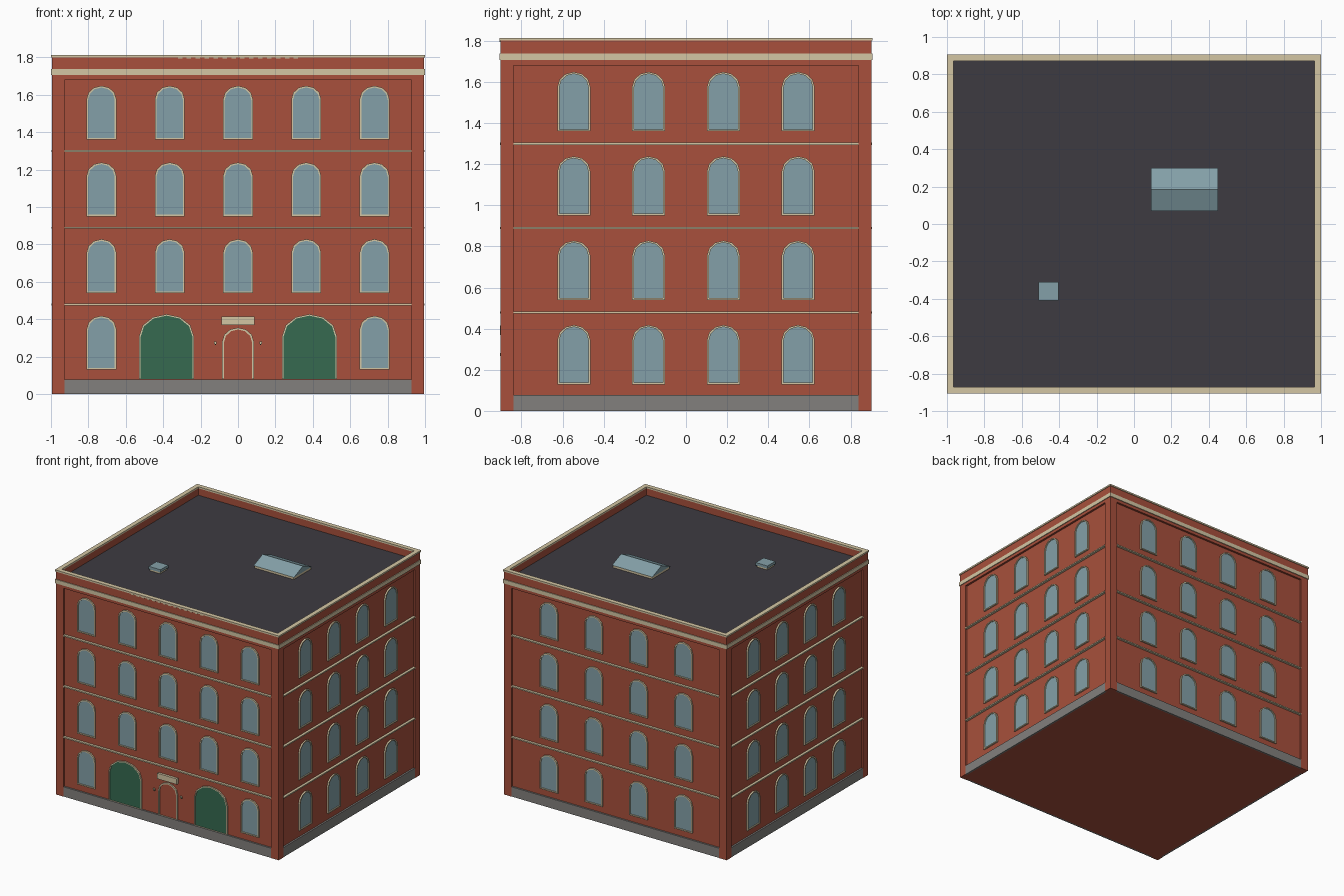
import bpy, bmesh, math
from mathutils import Matrix, Vector

if "Cube" in bpy.data.objects:
    bpy.data.objects.remove(bpy.data.objects["Cube"], do_unlink=True)


def material(name, *rgb):
    def lin(c):
        c /= 255
        return c / 12.92 if c < 0.04 else ((c + 0.055) / 1.055) ** 2.4
    col = [lin(c) for c in rgb] + [1]
    m = bpy.data.materials.new(name)
    m.use_nodes = True
    m.diffuse_color = col
    m.node_tree.nodes["Principled BSDF"].inputs["Base Color"].default_value = col
    return m


BRICK = material("red_brick", 168, 80, 60)
CREAM = material("cream_stone", 212, 198, 164)
GLASS = material("window_glass", 132, 160, 168)
GREEN = material("green_door_paint", 54, 106, 80)
STONE = material("grey_stone", 130, 128, 125)
ROOF = material("roof_felt", 61, 59, 65)

HX, HY = 1.0, 0.907         # outer half sizes
SKIN, PANEL = 0.006, 0.022  # set-back of pier faces and of wall panels
PIER_X, PIER_Y = 0.927, 0.838
TOP = 1.813


def finish(name, bm, mats, matrix=None):
    bmesh.ops.recalc_face_normals(bm, faces=bm.faces)
    me = bpy.data.meshes.new(name)
    bm.to_mesh(me)
    bm.free()
    for m in mats:
        me.materials.append(m)
    return place(name, me, matrix)


def place(name, me, matrix=None):
    ob = bpy.data.objects.new(name, me)
    bpy.context.collection.objects.link(ob)
    if matrix:
        ob.matrix_world = matrix
    return ob


def box(name, x, y, z, mat, matrix=None):
    bm = bmesh.new()
    size = [b - a for a, b in (x, y, z)]
    mid = [(a + b) / 2 for a, b in (x, y, z)]
    bmesh.ops.create_cube(bm, size=1, matrix=Matrix.Translation(mid) @ Matrix.Diagonal((*size, 1)))
    return finish(name, bm, [mat], matrix)


def add_ring(bm, outer, inner, near, far, index=0):
    """Closed band between two outlines, given in the xz plane, from y=near to y=far."""
    loops = [[bm.verts.new((x, y, z)) for x, z in pts]
             for pts, y in ((outer, near), (inner, near), (inner, far), (outer, far))]
    n = len(outer)
    for a, b in zip(loops, loops[1:] + loops[:1]):
        for i in range(n):
            j = (i + 1) % n
            bm.faces.new((a[i], a[j], b[j], b[i])).material_index = index


def wall_ring(name, inset, inner, z0, z1, mat):
    """Rectangular band running around the whole building."""
    def rect(d):
        return [(sx * (HX - d), sy * (HY - d)) for sx, sy in ((-1, -1), (1, -1), (1, 1), (-1, 1))]
    bm = bmesh.new()
    add_ring(bm, rect(inset), rect(inner), -z0, -z1)
    bm.transform(Matrix.Rotation(math.pi / 2, 4, "X"))
    bm.transform(Matrix.Diagonal((1, -1, -1, 1)))
    for v in bm.verts:
        v.co.z = abs(v.co.z)
    return finish(name, bm, [mat])


def arch(half, base, top, rise):
    pts = [(-half, base), (half, base)]
    for i in range(7):
        t = math.radians(30 * i)
        pts.append((half * math.cos(t), top - rise + rise * math.sin(t)))
    return pts


def arched_opening(name, half, base, top, rise, trim, sill, fill):
    """Raised trim around an arched plate, standing on the plane y=0."""
    outer = arch(half, base, top, rise)
    inner = arch(half - trim, base + sill, top - trim, rise - trim * 0.5)
    bm = bmesh.new()
    add_ring(bm, outer, inner, 0.002, -0.012)
    face = bm.faces.new([bm.verts.new((x, -0.004, z)) for x, z in inner])
    face.material_index = 1
    me_ob = finish(name, bm, [CREAM, fill])
    me = me_ob.data
    bpy.data.objects.remove(me_ob)
    return me


# Main walls, piers, parapet and roof
box("wall_core", (PANEL - HX, HX - PANEL), (PANEL - HY, HY - PANEL), (0, 1.7), BRICK)
for sx, xn in ((-1, "right"), (1, "left")):
    for sy, yn in ((-1, "front"), (1, "back")):
        box(f"corner_pier_{yn}_{xn}", sorted((sx * PIER_X, sx * (HX - SKIN))),
            sorted((sy * PIER_Y, sy * (HY - SKIN))), (0, 1.69), BRICK)
wall_ring("parapet", SKIN, 0.036, 1.68, 1.80, BRICK)
wall_ring("cornice_band", 0, 0.03, 1.705, 1.737, CREAM)
wall_ring("coping", 0, 0.036, 1.80, TOP, CREAM)
box("roof", (-0.966, 0.966), (-0.873, 0.873), (1.69, 1.745), ROOF)

# Shared arched openings
window = arched_opening("window", 0.08, 0.13, 0.418, 0.072, 0.009, 0.009, GLASS)
carriage_door = arched_opening("carriage_door", 0.147, 0.08, 0.427, 0.118, 0.008, 0, GREEN)
entrance_door = arched_opening("entrance_door", 0.085, 0.08, 0.355, 0.075, 0.01, 0, BRICK)

# Four facades, each built facing the front and turned into place
FLOOR = 0.41
FIVE = [-0.73, -0.365, 0, 0.365, 0.73]
SIDE = [-0.545, -0.182, 0.182, 0.545]
BACK = [-0.6, -0.2, 0.2, 0.6]
for k, (side, half, pier, columns) in enumerate((("front", HY, PIER_X, FIVE), ("left", HX, PIER_Y, SIDE),
                                                 ("back", HY, PIER_X, BACK), ("right", HX, PIER_Y, SIDE))):
    turn = Matrix.Rotation(k * math.pi / 2, 4, "Z") @ Matrix.Translation((0, PANEL - half, 0))
    box(f"plinth_{side}", (-pier, pier), (-0.014, 0.01), (0, 0.078), STONE, turn)
    for floor in range(4):
        if floor:
            z = 0.07 + FLOOR * floor
            box(f"string_course_{side}_{floor}", (-pier, pier), (-0.02, 0.01),
                (z - 0.006, z + 0.004), CREAM, turn)
        for c, x in enumerate(columns):
            if side == "front" and floor == 0 and abs(x) < 0.5:
                continue
            place(f"window_{side}_{floor}_{c}", window,
                  turn @ Matrix.Translation((x, 0, FLOOR * floor)))

# Front entrance
front = Matrix.Translation((0, PANEL - HY, 0))
place("entrance_door", entrance_door, front)
box("entrance_sign_board", (-0.087, 0.087), (-0.02, 0.002), (0.37, 0.415), CREAM, front)
for s, n in ((-1, "right"), (1, "left")):
    place(f"carriage_door_{n}", carriage_door, front @ Matrix.Translation((s * 0.382, 0, 0)))
    x = s * 0.121
    box(f"lamp_bracket_{n}", (x - 0.003, x + 0.003), (-0.014, 0.002), (0.262, 0.268), GREEN, front)
    box(f"lamp_{n}", (x - 0.006, x + 0.006), (-0.02, -0.008), (0.268, 0.282), CREAM, front)

# Small blocks under the front coping
for i in range(14):
    x = -0.31 + i * 0.62 / 13
    box(f"coping_block_{i}", (x - 0.012, x + 0.012), (-HY, 0.01 - HY), (1.794, 1.801), CREAM)

# Gabled skylight on a curb
box("skylight_curb", (0.095, 0.445), (0.075, 0.295), (1.74, 1.765), CREAM)
bm = bmesh.new()
ends = [[bm.verts.new((x, y, z)) for y, z in ((0.07, 1.765), (0.30, 1.765), (0.185, TOP))]
        for x in (0.09, 0.45)]
for e in ends:
    bm.faces.new(e)
for i in range(3):
    j = (i + 1) % 3
    bm.faces.new((ends[0][i], ends[0][j], ends[1][j], ends[1][i]))
finish("skylight_glass", bm, [GLASS])

# Small roof hatch
box("hatch_curb", (-0.503, -0.412), (-0.403, -0.317), (1.74, 1.76), CREAM)
box("hatch_lid", (-0.51, -0.405), (-0.41, -0.31), (1.76, 1.782), GLASS)
